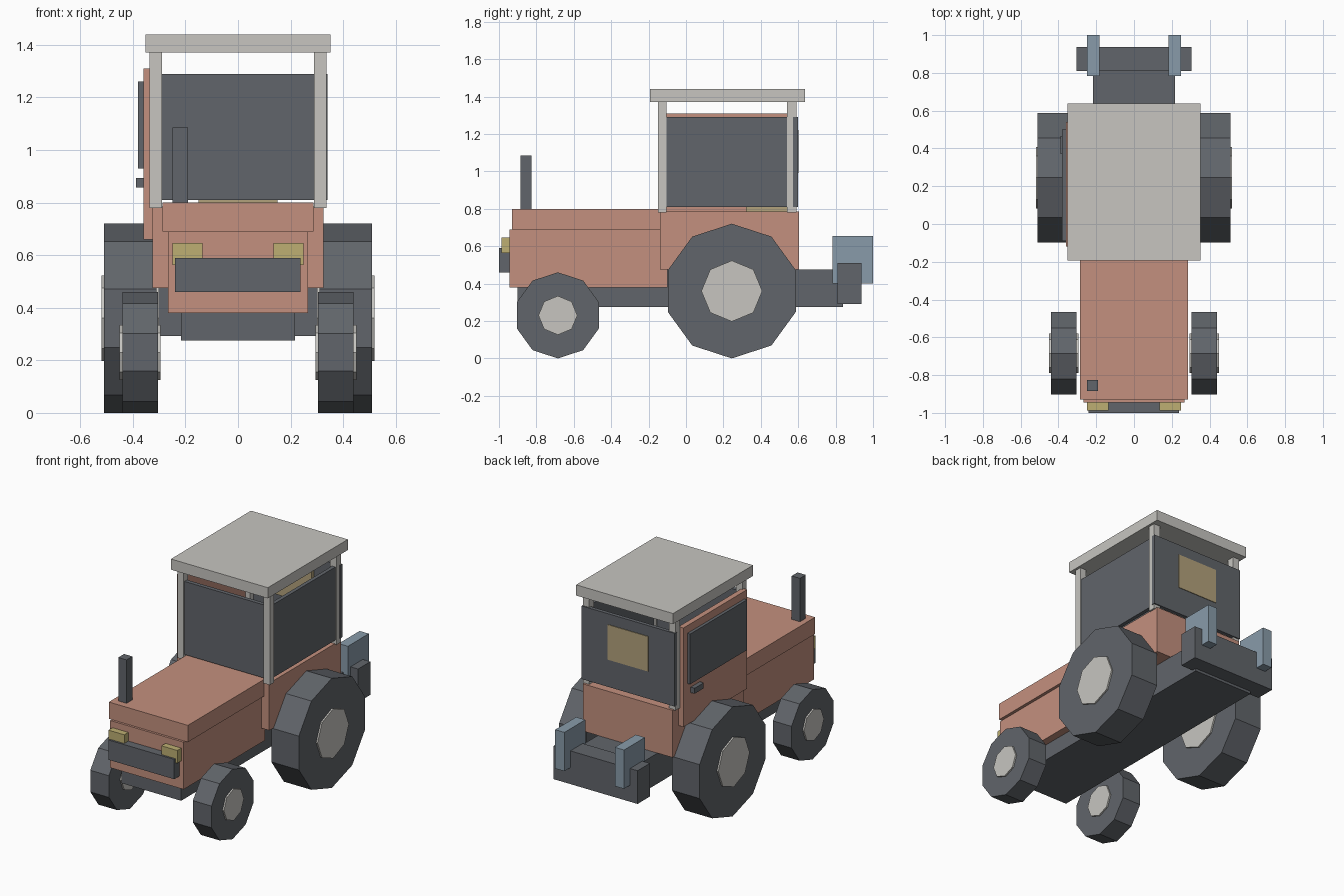
import bpy
import bmesh
from math import pi
from mathutils import Matrix

cube = bpy.data.objects.get("Cube")
if cube:
    bpy.data.objects.remove(cube, do_unlink=True)


def material(name, rgb):
    m = bpy.data.materials.new(name)
    m.use_nodes = True
    color = (*rgb, 1)
    m.diffuse_color = color
    m.node_tree.nodes["Principled BSDF"].inputs["Base Color"].default_value = color
    return m


orange = material("faded orange", (0.55, 0.28, 0.21))
dark = material("dark grey", (0.12, 0.13, 0.145))
cream = material("warm white", (0.57, 0.56, 0.53))
yellow = material("lamp yellow", (0.51, 0.43, 0.17))
tan = material("seat tan", (0.45, 0.36, 0.2))
blue = material("steel blue", (0.25, 0.33, 0.4))


def finish(name, bm, mat):
    bmesh.ops.recalc_face_normals(bm, faces=bm.faces)
    mesh = bpy.data.meshes.new(name)
    bm.to_mesh(mesh)
    bm.free()
    mesh.materials.append(mat)
    obj = bpy.data.objects.new(name, mesh)
    bpy.context.collection.objects.link(obj)
    return obj


def box(name, mat, x, y, z):
    """Box given by its (min, max) range on each axis."""
    bm = bmesh.new()
    bmesh.ops.create_cube(bm, size=1)
    for v in bm.verts:
        for axis, (low, high) in enumerate((x, y, z)):
            v.co[axis] = high if v.co[axis] > 0 else low
    return finish(name, bm, mat)


def pair(name, mat, x, y, z):
    """Mirrored boxes on the left (+x) and right (-x)."""
    box(name + "_left", mat, x, y, z)
    box(name + "_right", mat, (-x[1], -x[0]), y, z)


def disc(name, mat, sides, radius, x, y, z):
    """Cylinder along x with a corner pointing straight up."""
    bm = bmesh.new()
    bmesh.ops.create_cone(bm, cap_ends=True, segments=sides, radius1=radius,
                          radius2=radius, depth=x[1] - x[0])
    turn = Matrix.Rotation(pi / 2, 4, 'Y')
    bmesh.ops.transform(bm, matrix=turn, verts=bm.verts)
    top = max(bm.verts, key=lambda v: v.co.z).co.z
    if top < radius * 0.999:
        spin = Matrix.Rotation(pi / sides, 4, 'X')
        bmesh.ops.transform(bm, matrix=spin, verts=bm.verts)
    move = Matrix.Translation(((x[0] + x[1]) / 2, y, z))
    bmesh.ops.transform(bm, matrix=move, verts=bm.verts)
    return finish(name, bm, mat)


# Wheels, with hubs showing on both faces
for end, y, radius, hub, inner, outer in (
        ("front", -0.685, 0.23, 0.104, 0.305, 0.44),
        ("rear", 0.245, 0.36, 0.163, 0.31, 0.51)):
    for side, s in (("left", 1), ("right", -1)):
        tyre_x = sorted((s * inner, s * outer))
        hub_x = (tyre_x[0] - 0.01, tyre_x[1] + 0.01)
        disc(f"{end}_tyre_{side}", dark, 10, radius, tyre_x, y, radius)
        disc(f"{end}_hub_{side}", cream, 8, hub, hub_x, y, radius)

# Body
box("chassis", dark, (-0.217, 0.217), (-0.9, 0.84), (0.275, 0.475))
box("engine_body", orange, (-0.267, 0.267), (-0.945, -0.1), (0.38, 0.69))
box("hood", orange, (-0.287, 0.287), (-0.93, -0.105), (0.69, 0.8))
box("cab_base", orange, (-0.325, 0.325), (-0.14, 0.605), (0.475, 0.785))

# Nose details
box("grille", dark, (-0.24, 0.237), (-1.0, -0.94), (0.46, 0.59))
pair("headlight", yellow, (0.135, 0.25), (-0.987, -0.94), (0.563, 0.647))
box("exhaust", dark, (-0.25, -0.19), (-0.885, -0.825), (0.79, 1.085))

# Cab frame and roof
for end, y in (("front", (-0.15, -0.105)), ("rear", (0.54, 0.59))):
    pair(end + "_pillar", cream, (0.29, 0.336), y, (0.78, 1.38))
box("roof", cream, (-0.352, 0.352), (-0.193, 0.637), (1.37, 1.44))

# Cab windows
box("front_window", dark, (-0.29, 0.29), (-0.142, -0.115), (0.81, 1.29))
box("side_window", dark, (0.305, 0.33), (-0.107, 0.545), (0.81, 1.29))
box("rear_window", dark, (-0.337, 0.34), (0.573, 0.598), (0.81, 1.29))

# Door on the right side
box("door", orange, (-0.36, -0.325), (-0.12, 0.54), (0.66, 1.31))
box("door_window", dark, (-0.38, -0.355), (-0.09, 0.5), (0.93, 1.26))
box("door_handle", dark, (-0.388, -0.355), (0.37, 0.465), (0.857, 0.893))

# Seat
box("seat", tan, (-0.15, 0.15), (0.32, 0.54), (0.75, 0.812))
box("seat_back", tan, (-0.145, 0.15), (0.55, 0.602), (0.99, 1.22))

# Rear hitch
box("hitch_block", dark, (-0.305, 0.305), (0.81, 0.938), (0.292, 0.51))
pair("lift_arm", blue, (0.183, 0.25), (0.783, 1.0), (0.4, 0.655))
